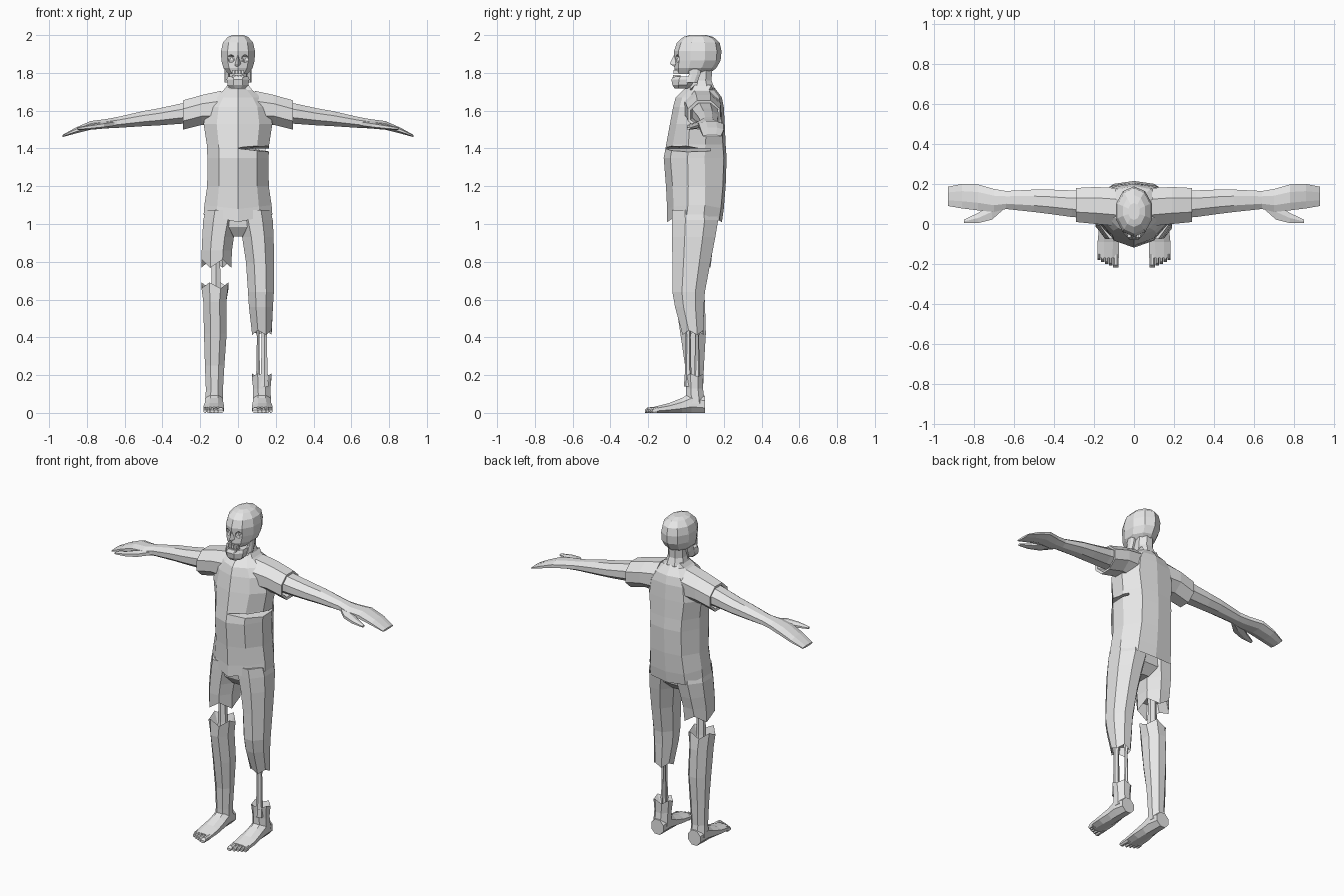
import bpy, bmesh, math
from mathutils import Vector

grey = bpy.data.materials.new("plain grey")
grey.diffuse_color = (0.8, 0.8, 0.8, 1)


def finish(name, bm):
    bmesh.ops.recalc_face_normals(bm, faces=bm.faces)
    me = bpy.data.meshes.new(name)
    bm.to_mesh(me)
    bm.free()
    me.materials.append(grey)
    ob = bpy.data.objects.new(name, me)
    bpy.context.collection.objects.link(ob)
    return ob


def loft(name, rings):
    """Skin a list of equal-sized point rings and cap both ends."""
    bm = bmesh.new()
    vs = [[bm.verts.new(p) for p in r] for r in rings]
    n = len(vs[0])
    for a, b in zip(vs, vs[1:]):
        for i in range(n):
            j = (i + 1) % n
            bm.faces.new((a[i], a[j], b[j], b[i]))
    bm.faces.new(vs[0])
    bm.faces.new(vs[-1])
    return finish(name, bm)


def oval(a0, a1, b0, b1, n=8, flat=True):
    """Points of an n-gon that fills the given rectangle."""
    off = math.pi / n if flat else -math.pi / 2
    pts = [(math.cos(off + i * math.tau / n), math.sin(off + i * math.tau / n)) for i in range(n)]
    mu, mv = max(p[0] for p in pts), max(p[1] for p in pts)
    return [((a0 + a1) / 2 + (a1 - a0) / 2 * u / mu, (b0 + b1) / 2 + (b1 - b0) / 2 * v / mv) for u, v in pts]


def ring_z(z, x0, x1, y0, y1, jag=0.0, n=8, flat=True):
    return [(x, y, z + jag * (1 if i % 2 else -1)) for i, (x, y) in enumerate(oval(x0, x1, y0, y1, n, flat))]


def ring_x(x, y0, y1, z0, z1, n=8):
    return [(x, y, z) for y, z in oval(y0, y1, z0, z1, n)]


def ring_y(y, x0, x1, z0, z1):
    return [(x, y, z) for x, z in oval(x0, x1, z0, z1)]


def box(name, x0, x1, y0, y1, z0, z1):
    return loft(name, [[(x0, y0, z), (x1, y0, z), (x1, y1, z), (x0, y1, z)] for z in (z0, z1)])


def cut(ob, cutter):
    m = ob.modifiers.new("cut", "BOOLEAN")
    m.operation, m.object, m.solver = "DIFFERENCE", cutter, "EXACT"
    bpy.context.view_layer.objects.active = ob
    bpy.ops.object.modifier_apply(modifier=m.name)
    bpy.data.objects.remove(cutter)


def flip(ring, s):
    return [(s * x, y, z) for x, y, z in ring]


# Shirt body: ridged front and back, hem hanging lower at the centre
def shirt_ring(z, w, yf, yb, dip=0.0):
    m = (yf + yb) / 2
    half = [(0, yf, z - dip), (.62 * w, yf + .035, z - dip * .4), (w, m - .04, z), (w, m + .05, z),
            (.65 * w, yb - .015, z - dip * .8), (0, yb, z - dip)]
    return half + [(-x, y, zz) for x, y, zz in half[-2:0:-1]]


shirt = loft("shirt", [shirt_ring(*r) for r in (
    (1.10, .15, -.07, .16), (1.05, .182, -.10, .19, .04), (1.10, .178, -.10, .20, .02),
    (1.20, .163, -.106, .21), (1.35, .162, -.118, .215), (1.42, .165, -.105, .21),
    (1.53, .182, -.085, .205), (1.62, .165, -.068, .20), (1.67, .125, -.055, .19),
    (1.71, .075, -.015, .16), (1.735, .055, .03, .14))])

# Gash torn across the left side of the shirt
gash = loft("gash_cutter", [[(x, y, 1.40), (.28, y, top), (.28, y, 1.365)]
                            for x, y, top in ((-.02, -.2, 1.53), (.0, -.1, 1.485), (.03, .0, 1.425), (.07, .13, 1.40))])
cut(shirt, gash)

# Sleeves, arms, hands and thumbs
for s, side in ((1, "left"), (-1, "right")):
    loft(side + "_sleeve", [flip(ring_x(*r), s) for r in (
        (.09, -.01, .18, 1.52, 1.705), (.19, .0, .185, 1.525, 1.683), (.29, .01, .18, 1.50, 1.655),
        (.287, .025, .165, 1.515, 1.64), (.25, .03, .16, 1.53, 1.64))])
    loft(side + "_arm", [flip(ring_x(*r), s) for r in (
        (.24, .03, .17, 1.535, 1.65), (.31, .035, .168, 1.53, 1.636), (.42, .05, .172, 1.522, 1.612),
        (.50, .06, .172, 1.518, 1.598), (.64, .075, .165, 1.509, 1.566), (.70, .06, .175, 1.506, 1.555),
        (.78, .068, .198, 1.499, 1.545), (.86, .078, .20, 1.479, 1.51), (.93, .09, .186, 1.46, 1.471))])
    loft(side + "_thumb", [flip(ring_x(*r, n=6), s) for r in (
        (.65, .075, .12, 1.512, 1.55), (.71, .022, .10, 1.505, 1.54),
        (.78, .004, .055, 1.50, 1.527), (.85, .004, .022, 1.498, 1.512))])

# Neck and skull
loft("neck", [ring_z(z, -w, w, a, b) for z, w, a, b in (
    (1.64, .07, .02, .15), (1.72, .062, .02, .15), (1.76, .05, .03, .135), (1.84, .05, .03, .14))])
skull = loft("skull", [ring_z(z, -w, w, a, b, n=10, flat=False) for z, w, a, b in (
    (1.795, .05, -.055, .12), (1.825, .077, -.062, .16), (1.865, .088, -.06, .183), (1.915, .09, -.064, .188),
    (1.96, .08, -.048, .178), (1.99, .054, -.015, .145), (2.0, .028, .02, .105))])

# Eye sockets
for s in (1, -1):
    bm = bmesh.new()
    bmesh.ops.create_icosphere(bm, subdivisions=1, radius=.026)
    bmesh.ops.translate(bm, verts=bm.verts, vec=Vector((s * .04, -.052, 1.875)))
    cut(skull, finish("socket_cutter", bm))

# Nose, jaw, jaw hinges and teeth
loft("nose", [[(-w, -.04, z), (0, y, z), (w, -.04, z)] for z, w, y in
              ((1.832, .024, -.062), (1.848, .022, -.086), (1.895, .01, -.064))])
loft("jaw", [ring_z(z, -w, w, a, b) for z, w, a, b in (
    (1.718, .038, -.06, .01), (1.735, .055, -.072, .035), (1.765, .06, -.077, .06), (1.782, .056, -.068, .065))])
for s, side in ((1, "left"), (-1, "right")):
    loft(side + "_jaw_hinge", [flip(ring_z(z, .045, .072, a, b), s) for z, a, b in
                               ((1.75, .0, .06), (1.79, .015, .075), (1.85, .02, .085))])
for i in range(4):
    x = -.032 + i * .017
    box("upper_tooth", x, x + .014, -.067, -.03, 1.793, 1.815)
    box("lower_tooth", x, x + .014, -.069, -.03, 1.775, 1.789)

# Trousers: shared hip block, whole left leg, torn right leg
loft("trouser_hips", [ring_z(*r) for r in (
    (.935, -.05, .05, -.02, .10), (.985, -.12, .12, -.06, .15), (1.08, -.165, .165, -.07, .16))])
thigh = [(1.075, .0, .172, -.075, .16), (1.02, .0, .184, -.075, .17), (.93, .022, .189, -.074, .155)]
loft("left_trouser_leg", [ring_z(*r) for r in thigh + [
    (.80, .042, .19, -.072, .13), (.64, .053, .19, -.072, .10), (.56, .058, .185, -.058, .095),
    (.425, .075, .178, -.018, .092, .012), (.47, .09, .165, -.005, .08)]])
loft("right_trouser_leg", [flip(ring_z(*r), -1) for r in thigh + [
    (.86, .032, .192, -.073, .14), (.79, .035, .193, -.068, .13, .022), (.86, .05, .175, -.05, .11)]])

# Bare right shin with a ragged hollow top
loft("right_shin", [ring_z(*r) for r in (
    (.60, -.16, -.075, -.03, .065), (.675, -.193, -.05, -.055, .09, .016), (.59, -.184, -.062, -.055, .10),
    (.42, -.18, -.06, -.03, .105), (.25, -.175, -.072, -.005, .095), (.12, -.17, -.08, .0, .09),
    (.05, -.175, -.08, .0, .10))])

# Flesh cuff above the left foot
loft("left_ankle", [ring_z(*r) for r in (
    (.16, .10, .15, .02, .07), (.20, .073, .178, -.005, .092, .009), (.13, .08, .172, .0, .09),
    (.05, .08, .175, .0, .10))])

# Exposed bones
for name, x0, x1, y0, y1, z0, z1 in (
        ("thigh_bone", -.142, -.092, -.005, .045, .58, .90),
        ("shin_bone", .122, .156, -.005, .028, .14, .49),
        ("calf_bone", .097, .116, .045, .072, .14, .49)):
    d = (z1 - z0) * .25
    loft(name, [ring_z(z, x0 - e, x1 + e, y0 - e, y1 + e, n=6) for z, e in
                ((z0, .006), (z0 + d, 0), (z1 - d, -.003), (z1, .006))])

# Feet with five toes, the largest on the inside
for s, side in ((1, "left"), (-1, "right")):
    loft(side + "_foot", [flip(ring_y(*r), s) for r in (
        (.10, .085, .168, .0, .09), (.03, .08, .175, .0, .11), (-.02, .078, .175, .0, .08),
        (-.09, .074, .182, .0, .052), (-.17, .076, .182, .0, .032))])
    x = .076
    for i, w in enumerate((.029, .02, .019, .018, .016)):
        tip = -.217 + .009 * i
        loft(f"{side}_toe_{i + 1}", [flip(ring_y(y, x + .001, x + w, .0, h), s) for y, h in
                                     ((-.15, .032), (tip + .012, .029), (tip, .016))])
        x += w + .001
